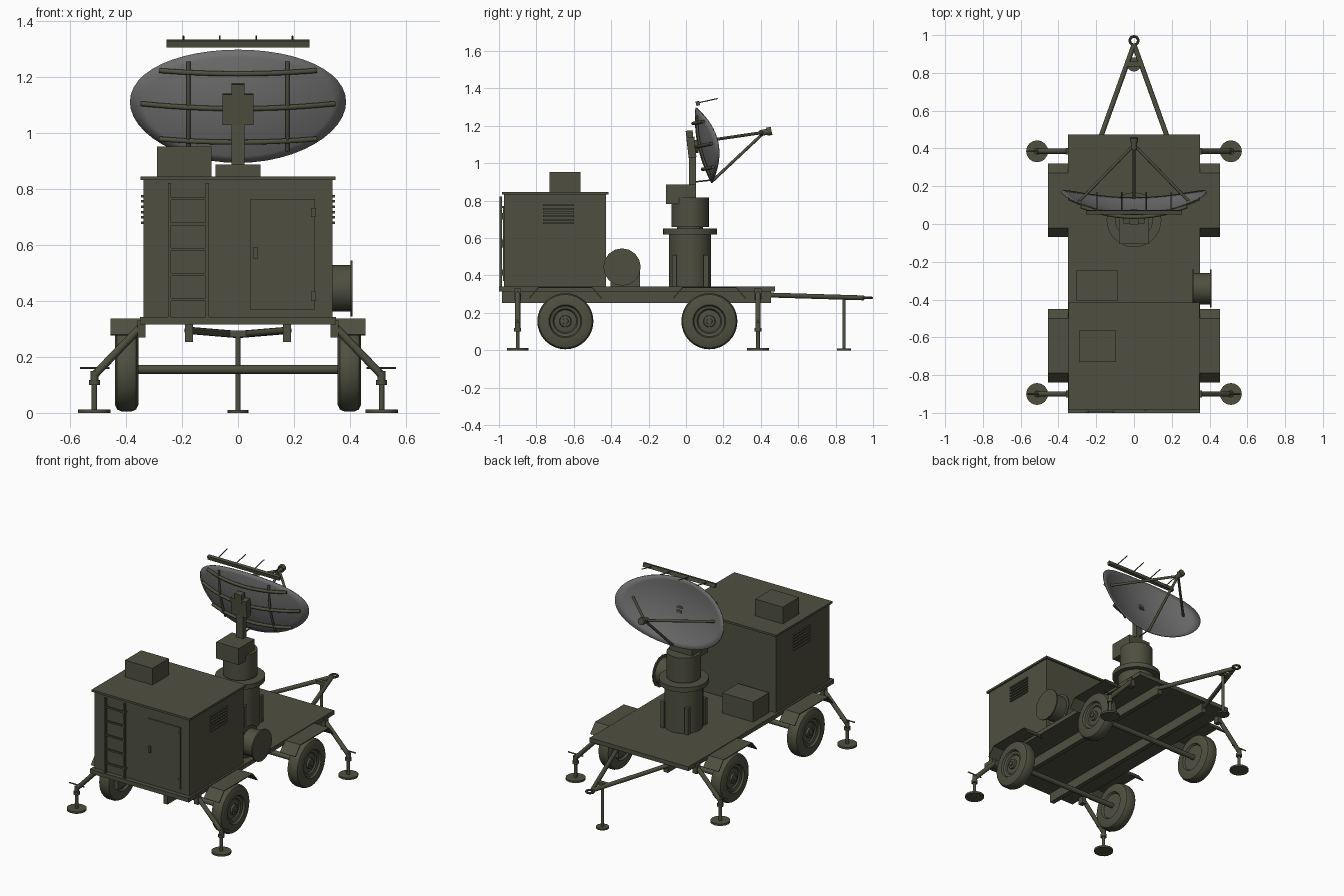
import bpy, bmesh, math
from mathutils import Vector, Matrix

cube = bpy.data.objects.get("Cube")
if cube:
    bpy.data.objects.remove(cube)


def material(name, rgb):
    m = bpy.data.materials.new(name)
    m.use_nodes = True
    m.diffuse_color = (*rgb, 1)
    m.node_tree.nodes["Principled BSDF"].inputs["Base Color"].default_value = (*rgb, 1)
    return m


OLIVE = material("olive drab", (0.078, 0.08, 0.051))
GREY = material("reflector grey", (0.16, 0.16, 0.16))


def finish(name, bm, mat=OLIVE, smooth=True):
    bmesh.ops.recalc_face_normals(bm, faces=bm.faces)
    me = bpy.data.meshes.new(name)
    bm.to_mesh(me)
    bm.free()
    me.materials.append(mat)
    if smooth:
        me.shade_smooth()
        me.set_sharp_from_angle(angle=math.radians(35))
    ob = bpy.data.objects.new(name, me)
    bpy.context.collection.objects.link(ob)
    return ob


def box(name, x, y, z, tilt=0):
    """Box from its extents along each axis, optionally tilted about x."""
    bm = bmesh.new()
    centre = Vector([sum(r) / 2 for r in (x, y, z)])
    size = [r[1] - r[0] for r in (x, y, z)]
    m = Matrix.Translation(centre) @ Matrix.Rotation(tilt, 4, 'X') @ Matrix.Diagonal((*size, 1))
    bmesh.ops.create_cube(bm, size=1, matrix=m)
    return finish(name, bm, smooth=False)


def lathe(name, profile, loc, axis=(0, 0, 1), sides=32, mat=OLIVE):
    """Turn (radius, height) points about an axis."""
    bm = bmesh.new()
    verts = [bm.verts.new((r, 0, h)) for r, h in profile]
    edges = [bm.edges.new(p) for p in zip(verts, verts[1:])]
    bmesh.ops.spin(bm, geom=verts + edges, cent=(0, 0, 0), axis=(0, 0, 1),
                   angle=math.tau, steps=sides)
    bmesh.ops.remove_doubles(bm, verts=bm.verts, dist=1e-5)
    turn = Vector(axis).to_track_quat('Z', 'Y').to_matrix().to_4x4()
    bm.transform(Matrix.Translation(loc) @ turn)
    return finish(name, bm, mat)


def rod(name, a, b, r, sides=12):
    a, b = Vector(a), Vector(b)
    n = (b - a).length
    return lathe(name, [(0, 0), (r, 0), (r, n), (0, n)], a, b - a, sides)


def tube(name, points, r):
    """Round bar along a path."""
    cu = bpy.data.curves.new(name, 'CURVE')
    cu.dimensions = '3D'
    cu.bevel_depth, cu.bevel_resolution, cu.use_fill_caps = r, 1, True
    sp = cu.splines.new('POLY')
    sp.points.add(len(points) - 1)
    for p, co in zip(sp.points, points):
        p.co = (*co, 1)
    cu.materials.append(OLIVE)
    ob = bpy.data.objects.new(name, cu)
    bpy.context.collection.objects.link(ob)


# Trailer bed
box("deck", (-.35, .35), (-1, .475), (.315, .342))
for s in (-1, 1):
    box("chassis_rail", sorted((s * .16, s * .19)), (-.985, .455), (.253, .315))

# Wheels, axles and mudguards
TYRE = [(0, -.03), (.08, -.03), (.088, -.042), (.125, -.042), (.143, -.034), (.15, -.018),
        (.15, .018), (.143, .034), (.125, .042), (.088, .042), (.082, .03), (.066, .026),
        (.06, .018), (.032, .022), (.03, .034), (.016, .036), (.015, .042), (0, .042)]
for y in (-.645, .125):
    rod("axle", (-.37, y, .155), (.37, y, .155), .016)
    for s in (-1, 1):
        lathe("wheel", TYRE, (s * .398, y, .155), (s, 0, 0))
        bm = bmesh.new()
        rows = [[bm.verts.new((s * x, y + dy, z)) for x in (.345, .455)]
                for dy, z in ((-.195, .28), (-.145, .338), (.145, .338), (.195, .28))]
        for a, b in zip(rows, rows[1:]):
            bm.faces.new((a[0], a[1], b[1], b[0]))
        guard = finish("mudguard", bm, smooth=False)
        guard.modifiers.new("sheet", 'SOLIDIFY').thickness = .006

# Outriggers
for y in (-.9, .385):
    for s in (-1, 1):
        box("outrigger_bracket", sorted((s * .33, s * .36)), (y - .018, y + .018), (.27, .33))
        rod("outrigger_arm", (s * .345, y, .31), (s * .513, y, .135), .014)
        rod("outrigger_sleeve", (s * .513, y, .1), (s * .513, y, .15), .014)
        rod("outrigger_collar", (s * .513, y, .1), (s * .513, y, .118), .019)
        rod("outrigger_screw", (s * .513, y, .01), (s * .513, y, .1), .01)
        rod("outrigger_foot", (s * .513, y, 0), (s * .513, y, .012), .058, 16)
        rod("outrigger_handle", (s * .46, y, .16), (s * .565, y, .16), .004, 8)

# Tow bar with ring and support leg
for s in (-1, 1):
    rod("tow_bar", (s * .18, .45, .295), (0, .95, .28), .013)
ring = [(.022 + .007 * math.cos(a), .007 * math.sin(a))
        for a in [math.tau * i / 8 for i in range(9)]]
lathe("tow_ring", ring, (0, .971, .28), sides=24)
rod("tow_leg", (0, .845, .01), (0, .845, .285), .009)
rod("tow_leg_foot", (0, .845, 0), (0, .845, .01), .038, 16)
box("tow_leg_clamp", (-.035, .035), (.835, .86), (.272, .295))

# Equipment cabin
box("cabin", (-.338, .338), (-.972, -.427), (.34, .835))
box("cabin_roof", (-.348, .348), (-.985, -.415), (.832, .845))
box("roof_unit", (-.29, -.095), (-.73, -.565), (.843, .952))
box("door", (.042, .275), (-.978, -.97), (.37, .765))
box("door_handle", (.056, .069), (-.988, -.975), (.55, .592))
for z in (.4, .7):
    box("door_hinge", (.26, .278), (-.984, -.97), (z, z + .033))
for s in (-1, 1):
    for i in range(6):
        z = .675 + i * .019
        box("vent_slat", sorted((s * .33, s * .347)), (-.765, -.6), (z, z + .009))

# Ladder
for x in (-.245, -.11):
    box("ladder_rail", (x - .006, x + .006), (-.998, -.984), (.342, .822))
    for z in (.4, .76):
        box("ladder_bracket", (x - .005, x + .005), (-.985, -.97), (z, z + .01))
for i in range(5):
    z = .4 + i * .09
    box("ladder_rung", (-.245, -.11), (-.995, -.986), (z, z + .01))

# Deck box and cable drum
box("deck_box", (-.305, -.085), (-.405, -.245), (.34, .47))
drum = [(0, 0), (.1, 0), (.1, .008), (.083, .008), (.083, .092), (.1, .092), (.1, .1), (0, .1)]
lathe("cable_drum", drum, (.31, -.342, .445), (1, 0, 0), 16)

# Antenna pedestal
PY = .022
rod("pedestal_base", (0, PY, .34), (0, PY, .625), .113, 32)
rod("pedestal_flange", (0, PY, .62), (0, PY, .65), .145, 32)
rod("pedestal_spindle", (0, PY, .64), (0, PY, .665), .07, 24)
rod("pedestal_turret", (0, PY, .658), (0, PY, .818), .1, 32)
for sx in (-1, 1):
    for sy in (-1, 1):
        x, y = sx * .085, PY + sy * .085
        box("pedestal_rib", (x - .013, x + .013), (y - .013, y + .013), (.34, .51))
box("gear_housing", (-.08, .08), (-.107, .053), (.782, .887))
box("mast", (-.024, .024), (.015, .053), (.88, 1.06))
tilt = math.radians(12)
box("tilt_housing", (-.055, .055), (.008, .05), (1.03, 1.14), tilt / 2)
box("tilt_cap", (-.024, .024), (.003, .04), (1.08, 1.175), tilt / 2)

# Reflector: elliptical cut of a paraboloid
VERTEX, K = Vector((0, .066, 1.09)), .72
UP = Vector((0, -math.sin(tilt), math.cos(tilt)))
OUT = Vector((0, math.cos(tilt), math.sin(tilt)))


def on_dish(u, v, lift=0):
    return VERTEX + Vector((u, 0, 0)) + UP * v + OUT * (K * (u * u + v * v) + lift)


bm = bmesh.new()
SEG, RINGS = 48, 8
centre = bm.verts.new(on_dish(0, 0))
last = None
for j in range(1, RINGS + 1):
    t = j / RINGS
    now = [bm.verts.new(on_dish(.385 * t * math.cos(math.tau * i / SEG),
                                .206 * t * math.sin(math.tau * i / SEG))) for i in range(SEG)]
    for i in range(SEG):
        k = (i + 1) % SEG
        bm.faces.new((last[i], now[i], now[k], last[k]) if last else (centre, now[i], now[k]))
    last = now
dish = finish("reflector", bm, GREY)
sheet = dish.modifiers.new("sheet", 'SOLIDIFY')
sheet.thickness, sheet.offset = .006, 0

# Reflector back frame
steps = [i / 6 - 1 for i in range(13)]
for v, half in ((.125, .28), (0, .345), (-.125, .28)):
    tube("back_rib", [on_dish(half * t, v, -.014) for t in steps], .01)
for u in (-.177, .177):
    tube("back_upright", [on_dish(u, .163 * t, -.014) for t in steps], .007)
rod("dish_mount", (0, .03, 1.09), on_dish(0, 0), .035)
rod("lower_stay", (0, .045, .9), on_dish(0, -.19, -.003), .004, 8)

# Feed horn on its struts
feed = VERTEX + OUT * .36
rod("feed_horn", VERTEX + OUT * .335, VERTEX + OUT * .395, .016)
rod("feed_cap", VERTEX + OUT * .375, VERTEX + OUT * .4, .022)
for u, v in ((0, -.2), (-.29, .02), (.29, .02)):
    rod("feed_strut", on_dish(u, v), feed, .008)
box("dish_hub", (-.018, .018), (.066, .076), (1.082, 1.098), tilt)

# Upper bar antenna
box("bar_antenna", (-.255, .255), (.053, .073), (1.308, 1.332), tilt)
for x in (-.195, -.065, .065, .195):
    rod("antenna_spike", (x, .06, 1.322), (x, .17, 1.346), .003, 8)
